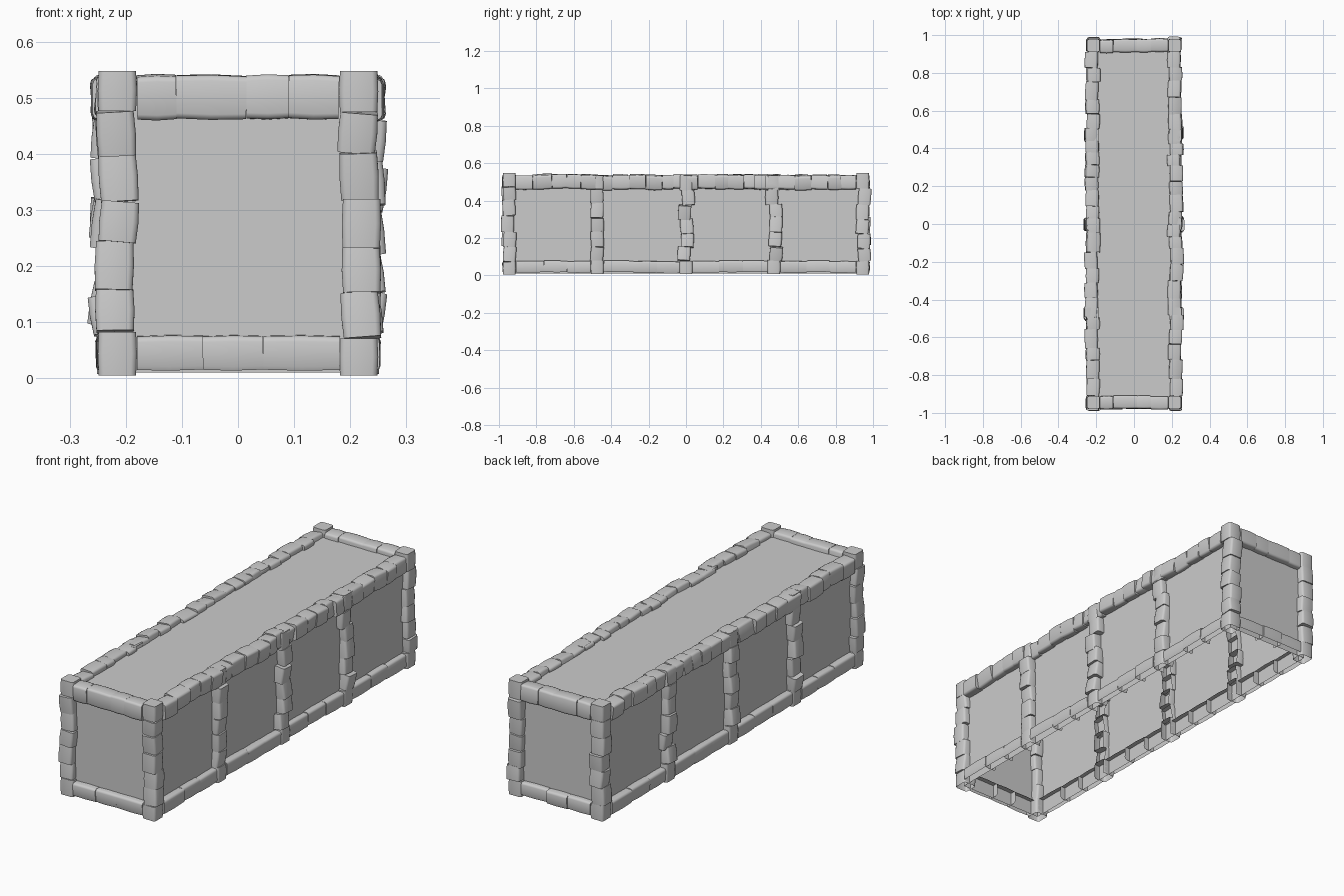
import bpy, bmesh, random
from math import radians
from mathutils import Vector, Matrix, Euler

if "Cube" in bpy.data.objects:
    bpy.data.objects.remove(bpy.data.objects["Cube"])

random.seed(7)
rnd = random.uniform


def finish(bm, name):
    mesh = bpy.data.meshes.new(name)
    bm.to_mesh(mesh)
    bm.free()
    ob = bpy.data.objects.new(name, mesh)
    bpy.context.collection.objects.link(ob)
    bpy.ops.object.select_all(action='DESELECT')
    ob.select_set(True)
    bpy.context.view_layer.objects.active = ob
    bpy.ops.object.shade_smooth_by_angle(angle=radians(50))
    return ob


def add_stone(bm, lo, hi, axis, tilt=(0, 0, 0), shift=(0, 0, 0), opened=()):
    """Barrel-shaped block between two corners; opened = side directions without faces."""
    lo, hi = Vector(lo), Vector(hi)
    size, mid = hi - lo, (hi + lo) / 2
    part = bmesh.new()
    bmesh.ops.create_cube(part, size=1)
    bmesh.ops.scale(part, vec=size, verts=part.verts)
    long_edges = [e for e in part.edges
                  if abs((e.verts[0].co - e.verts[1].co)[axis]) > size[axis] * .9]
    bmesh.ops.bevel(part, geom=long_edges, offset=0.01, segments=2, profile=0.5, affect='EDGES')
    # middle ring, then pinch the ends for a worn, pillowed shape
    normal = Vector((0, 0, 0))
    normal[axis] = 1
    bmesh.ops.bisect_plane(part, geom=part.verts[:] + part.edges[:] + part.faces[:],
                           plane_co=(0, 0, 0), plane_no=normal)
    for v in part.verts:
        if abs(v.co[axis]) > size[axis] * .4:
            for k in range(3):
                if k != axis:
                    v.co[k] *= 0.95
    part.normal_update()
    dirs = [Vector(d) for d in opened]
    bmesh.ops.delete(part, geom=[f for f in part.faces if any(f.normal.dot(d) > .9 for d in dirs)],
                     context='FACES')
    rot = Euler([radians(a) for a in tilt]).to_matrix().to_4x4()
    part.transform(Matrix.Translation(mid + Vector(shift)) @ rot)
    tmp = bpy.data.meshes.new("tmp")
    part.to_mesh(tmp)
    part.free()
    bm.from_mesh(tmp)
    bpy.data.meshes.remove(tmp)


def splits(a, b, n, vary):
    """Uneven cuts of a span into n pieces."""
    w = [1 + rnd(-vary, vary) for _ in range(n)]
    out, t = [a], a
    for k in w:
        t += k * (b - a) / sum(w)
        out.append(t)
    return list(zip(out, out[1:]))


XI, XO = 0.18, 0.25      # inner and outer stone lines, sides
YI, YO = 0.91, 0.98      # inner and outer stone lines, ends
PX, PY, PZ = 0.22, 0.95, 0.515
POSTS = (-0.475, 0.0, 0.47)


def span(s, i, o):
    return (i, o) if s > 0 else (-o, -i)


# plain wall and roof panels, open underneath
bm = bmesh.new()
bmesh.ops.create_cube(bm, size=1)
bmesh.ops.scale(bm, vec=(PX * 2, PY * 2, PZ - 0.01), verts=bm.verts)
bmesh.ops.translate(bm, vec=(0, 0, (PZ + 0.01) / 2), verts=bm.verts)
bmesh.ops.delete(bm, geom=[f for f in bm.faces if f.normal.z < -.9], context='FACES')
finish(bm, "wall_panels")

# corner posts
bm = bmesh.new()
for sx in (-1, 1):
    for sy in (-1, 1):
        x, y = span(sx, XI, XO), span(sy, YI, YO)
        rows = splits(0.005, 0.548, 7, .15)
        for i, (z0, z1) in enumerate(rows):
            k = 0 if i in (0, 6) else 1
            add_stone(bm, (x[0], y[0], z0), (x[1], y[1], z1), 2,
                      (k * rnd(-6, 6), k * rnd(-5, 5), 0),
                      (k * rnd(-.003, .006) * sx, k * rnd(-.004, .012) * sy, 0),
                      [(0, 0, -1)] if i == 0 else [])
finish(bm, "corner_posts")

# intermediate posts along the sides, open toward the inside
bm = bmesh.new()
for sx in (-1, 1):
    for py in POSTS:
        x = span(sx, 0.185, XO + .003)
        for i, (z0, z1) in enumerate(splits(0.008, 0.535, 7, .15)):
            k = 0 if i in (0, 6) else 1
            add_stone(bm, (x[0], py - .035, z0), (x[1], py + .035, z1), 2,
                      (k * rnd(-5, 5), k * rnd(-10, 10), 0),
                      (k * rnd(-.003, .012) * sx, k * rnd(-.013, .013), 0),
                      [(-sx, 0, 0)] + ([(0, 0, -1)] if i == 0 else []))
finish(bm, "side_posts")

# coping stones along the top edges
bm = bmesh.new()
for sx in (-1, 1):
    x = span(sx, XI, XO)
    for y0, y1 in splits(-YI, YI, 23, .3):
        add_stone(bm, (x[0], y0, .463), (x[1], y1, .54), 1,
                  (rnd(-3, 3), rnd(-10, 10), rnd(-3, 3)),
                  (sx * rnd(-.004, .012), 0, rnd(-.007, .002)))
for sy in (-1, 1):
    y = span(sy, YI, YO)
    cuts = (-.18, -.11, .015, .09, .18)
    for x0, x1 in zip(cuts, cuts[1:]):
        add_stone(bm, (x0, y[0], .461), (x1, y[1], .541), 0,
                  (rnd(-4, 4), rnd(-1, 1), 0), (0, sy * rnd(-.005, .004), 0))
finish(bm, "top_edge_stones")

# longer base stones, hollow from below
bm = bmesh.new()
stops = (-.945,) + POSTS + (.945,)
for sx in (-1, 1):
    x = span(sx, .19, XO)
    for a, b in zip(stops, stops[1:]):
        for y0, y1 in splits(a + .035, b - .035, 3, .15):
            add_stone(bm, (x[0], y0, .012), (x[1], y1, .078), 1,
                      (rnd(-1, 1), rnd(-3, 3), 0), (sx * rnd(-.004, .004), 0, rnd(-.003, .003)),
                      [(0, 0, -1), (-sx, 0, 0)])
for sy in (-1, 1):
    y = span(sy, .92, YO)
    cuts = (-.18, -.062, .045, .182)
    for x0, x1 in zip(cuts, cuts[1:]):
        add_stone(bm, (x0, y[0], .012), (x1, y[1], .077), 0,
                  (rnd(-3, 3), rnd(-1, 1), 0), (0, sy * rnd(-.004, .004), 0),
                  [(0, 0, -1), (0, -sy, 0)])
finish(bm, "base_stones")
